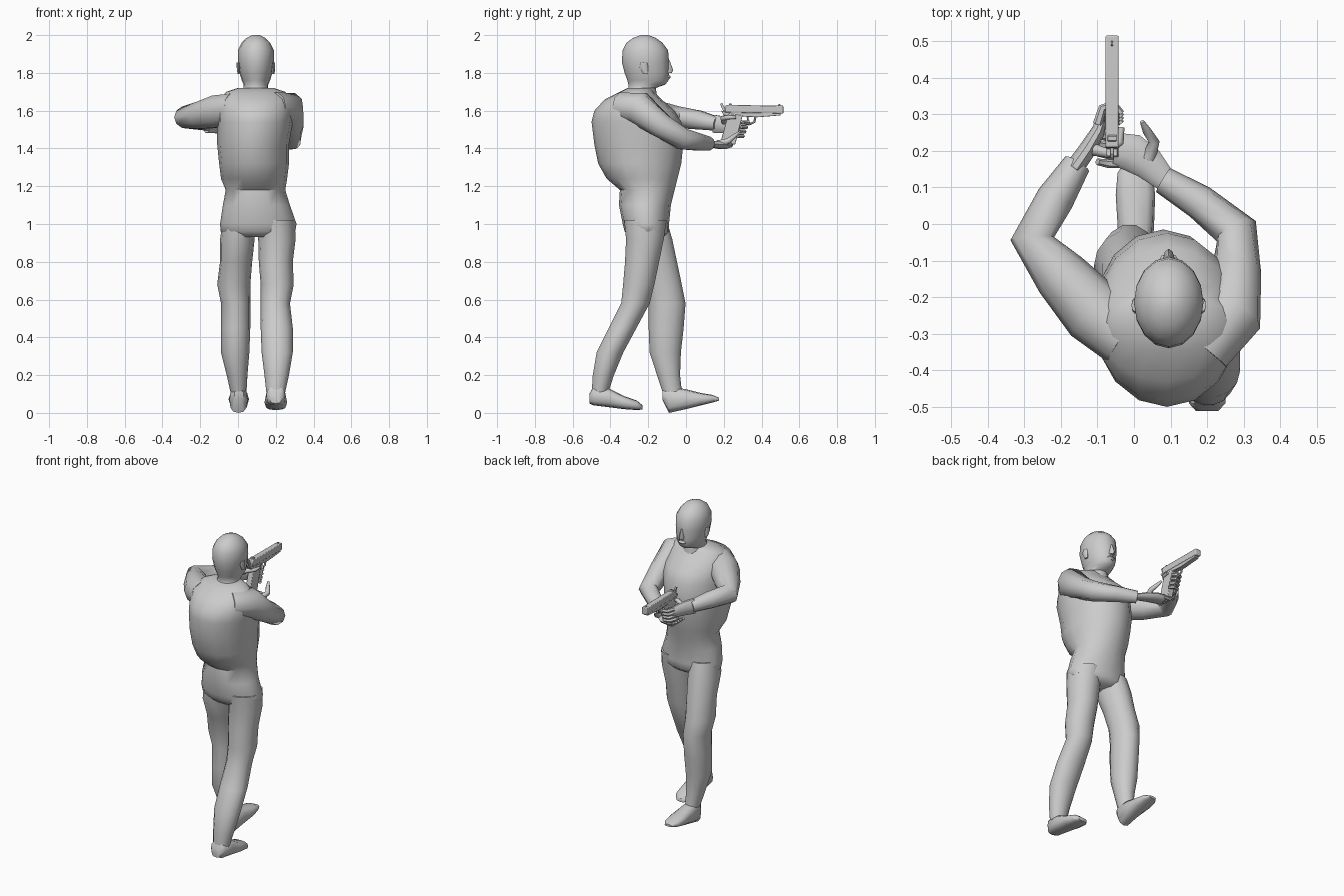
import bpy, math
from mathutils import Vector


def skin(name, rings, angle=50):
    # Join equal-sized rings into a closed, smooth-shaded shell
    n = len(rings[0])
    verts = [v for r in rings for v in r]
    faces = [tuple(range(n))[::-1], tuple(range(len(verts) - n, len(verts)))]
    for i in range(len(rings) - 1):
        for j in range(n):
            k = (j + 1) % n
            faces.append((i * n + j, i * n + k, i * n + n + k, i * n + n + j))
    me = bpy.data.meshes.new(name)
    me.from_pydata(verts, [], faces)
    ob = bpy.data.objects.new(name, me)
    bpy.context.collection.objects.link(ob)
    bpy.ops.object.select_all(action='DESELECT')
    ob.select_set(True)
    bpy.context.view_layer.objects.active = ob
    bpy.ops.object.mode_set(mode='EDIT')
    bpy.ops.mesh.select_all(action='SELECT')
    bpy.ops.mesh.normals_make_consistent(inside=False)
    bpy.ops.object.mode_set(mode='OBJECT')
    bpy.ops.object.shade_smooth_by_angle(angle=math.radians(angle))
    return ob


def loft(name, rows, axis='z', n=14, p=2.0):
    # Each row: position along axis, then min/max of the two other directions
    def sup(c):
        return math.copysign(abs(c) ** (2 / p), c)
    rings = []
    for s, a0, a1, b0, b1 in rows:
        ring = []
        for j in range(n):
            t = 2 * math.pi * j / n
            a = (a0 + a1) / 2 + (a1 - a0) / 2 * sup(math.cos(t))
            b = (b0 + b1) / 2 + (b1 - b0) / 2 * sup(math.sin(t))
            ring.append((a, b, s) if axis == 'z' else (a, s, b))
        rings.append(ring)
    return skin(name, rings)


def tube(name, pts, n=10, flat=1.0, ref=(0, 0, 1)):
    # Each point: x, y, z, radius
    P = [Vector(p[:3]) for p in pts]
    rings = []
    for i, p in enumerate(P):
        t = (P[min(i + 1, len(P) - 1)] - P[max(i - 1, 0)]).normalized()
        side = t.cross(Vector(ref)).normalized()
        up = side.cross(t)
        r = pts[i][3]
        rings.append([p + side * r * math.cos(a) + up * r * flat * math.sin(a)
                      for a in (2 * math.pi * j / n for j in range(n))])
    return skin(name, rings)


def plate(name, profile, x, w, bevel=0.004):
    # Side profile in y, z extruded across x
    ob = skin(name, [[(x + s * w / 2, y, z) for y, z in profile] for s in (-1, 1)], 30)
    m = ob.modifiers.new("bevel", 'BEVEL')
    m.width, m.segments = bevel, 2
    return ob


# Torso
loft("torso", [
    (0.93, -0.05, 0.25, -0.29, -0.12), (0.96, -0.092, 0.303, -0.325, -0.09),
    (1.0, -0.095, 0.31, -0.335, -0.09), (1.1, -0.08, 0.275, -0.355, -0.08),
    (1.18, -0.065, 0.25, -0.35, -0.06), (1.24, -0.09, 0.26, -0.42, -0.045),
    (1.32, -0.1, 0.27, -0.465, -0.025), (1.42, -0.11, 0.27, -0.485, -0.015),
    (1.54, -0.11, 0.29, -0.5, -0.025), (1.6, -0.11, 0.29, -0.485, -0.06),
    (1.66, -0.1, 0.28, -0.43, -0.13), (1.7, -0.06, 0.25, -0.35, -0.17),
    (1.72, 0.0, 0.19, -0.31, -0.18)], n=16)

# Legs
loft("forward_leg", [
    (1.02, -0.08, 0.09, -0.30, -0.1), (0.92, -0.095, 0.088, -0.30, -0.07),
    (0.8, -0.095, 0.075, -0.25, -0.045), (0.68, -0.11, 0.065, -0.215, -0.02),
    (0.58, -0.09, 0.065, -0.2, 0.0), (0.45, -0.09, 0.065, -0.2, -0.01),
    (0.32, -0.09, 0.06, -0.195, -0.025), (0.2, -0.06, 0.05, -0.155, -0.03),
    (0.11, -0.04, 0.045, -0.125, -0.02)])
loft("rear_leg", [
    (1.02, 0.1, 0.3, -0.33, -0.1), (0.92, 0.107, 0.305, -0.32, -0.115),
    (0.8, 0.11, 0.29, -0.325, -0.14), (0.68, 0.12, 0.295, -0.335, -0.165),
    (0.58, 0.12, 0.275, -0.345, -0.19), (0.45, 0.12, 0.29, -0.41, -0.26),
    (0.32, 0.125, 0.29, -0.475, -0.33), (0.2, 0.14, 0.27, -0.495, -0.38),
    (0.11, 0.15, 0.25, -0.5, -0.41)])

# Feet
loft("forward_foot", [
    (-0.125, -0.02, 0.03, 0.07, 0.12), (-0.09, -0.045, 0.05, 0.0, 0.14),
    (0.0, -0.045, 0.055, 0.02, 0.125), (0.08, -0.05, 0.058, 0.04, 0.105),
    (0.14, -0.045, 0.05, 0.055, 0.095), (0.175, -0.02, 0.03, 0.065, 0.08)],
    axis='y', n=12, p=2.6)
loft("rear_foot", [
    (-0.512, 0.17, 0.23, 0.05, 0.1), (-0.49, 0.15, 0.25, 0.04, 0.14),
    (-0.41, 0.145, 0.255, 0.03, 0.13), (-0.33, 0.14, 0.26, 0.02, 0.09),
    (-0.26, 0.145, 0.255, 0.015, 0.065), (-0.23, 0.17, 0.23, 0.018, 0.04)],
    axis='y', n=12, p=2.6)

# Head and neck
loft("head", [
    (1.66, 0.02, 0.17, -0.33, -0.15), (1.72, 0.03, 0.16, -0.305, -0.16),
    (1.738, 0.03, 0.16, -0.305, -0.11), (1.76, 0.02, 0.17, -0.31, -0.093),
    (1.8, 0.008, 0.182, -0.325, -0.09), (1.86, 0.0, 0.19, -0.34, -0.09),
    (1.92, 0.0, 0.19, -0.335, -0.095), (1.96, 0.02, 0.17, -0.315, -0.125),
    (1.985, 0.045, 0.145, -0.28, -0.16), (2.0, 0.075, 0.115, -0.24, -0.2)], n=16)
loft("nose", [(1.80, 0.078, 0.112, -0.12, -0.075), (1.815, 0.08, 0.11, -0.12, -0.068),
              (1.865, 0.088, 0.102, -0.12, -0.086)], n=8)
loft("lips", [(1.765, 0.075, 0.115, -0.12, -0.09), (1.778, 0.068, 0.122, -0.12, -0.08),
              (1.79, 0.08, 0.11, -0.12, -0.088)], n=8)
for name, x in (("left_ear", 0.003), ("right_ear", 0.187)):
    loft(name, [(1.795, x - 0.006, x + 0.006, -0.225, -0.2),
                (1.83, x - 0.01, x + 0.01, -0.245, -0.2),
                (1.855, x - 0.01, x + 0.01, -0.24, -0.205)], n=8)

# Arms
tube("left_arm", [
    (-0.02, -0.31, 1.61, 0.085), (-0.11, -0.24, 1.595, 0.09), (-0.2, -0.14, 1.575, 0.075),
    (-0.278, -0.04, 1.565, 0.06), (-0.215, 0.07, 1.55, 0.052), (-0.155, 0.165, 1.53, 0.038)])
tube("right_arm", [
    (0.19, -0.34, 1.62, 0.08), (0.262, -0.25, 1.615, 0.09), (0.28, -0.13, 1.52, 0.068),
    (0.28, -0.02, 1.45, 0.06), (0.18, 0.06, 1.435, 0.048), (0.08, 0.12, 1.425, 0.038)])

# Right hand, flat under the grip
tube("right_palm", [
    (0.09, 0.115, 1.425, 0.03), (0.04, 0.165, 1.42, 0.045), (-0.005, 0.195, 1.418, 0.052),
    (-0.05, 0.205, 1.418, 0.045)], flat=0.45)
for i in range(4):
    y = 0.165 + i * 0.024
    tube(f"right_finger_{i + 1}", [
        (-0.03, y, 1.415, 0.012), (-0.07, y, 1.415, 0.012),
        (-0.1, y + 0.005, 1.44, 0.009)], n=6)
tube("right_thumb", [(0.04, 0.18, 1.425, 0.02), (0.055, 0.225, 1.44, 0.015),
                     (0.035, 0.255, 1.465, 0.012), (0.022, 0.28, 1.485, 0.006)], n=8)

# Left hand, wrapped round the grip
tube("left_palm", [
    (-0.165, 0.15, 1.53, 0.026), (-0.13, 0.2, 1.525, 0.024), (-0.1, 0.25, 1.515, 0.02),
    (-0.088, 0.28, 1.51, 0.014)], flat=1.9)
for i in range(4):
    z, d = 1.465 + i * 0.024, i * 0.009
    tube(f"left_finger_{i + 1}", [
        (-0.1, 0.245 + d, z, 0.013), (-0.086, 0.29 + d, z, 0.012),
        (-0.055, 0.3 + d, z, 0.012), (-0.034, 0.275 + d, z, 0.009)], n=6)
tube("left_thumb", [(-0.115, 0.205, 1.54, 0.018), (-0.075, 0.195, 1.56, 0.014),
                    (-0.038, 0.225, 1.565, 0.011), (-0.034, 0.265, 1.565, 0.008)], n=8)

# Pistol
GX = -0.06
plate("pistol_slide", [(0.205, 1.59), (0.515, 1.585), (0.515, 1.627), (0.21, 1.63)], GX, 0.036)
plate("pistol_frame", [(0.2, 1.575), (0.38, 1.565), (0.5, 1.575), (0.5, 1.59),
                       (0.21, 1.595), (0.185, 1.6)], GX, 0.03, 0.002)
plate("pistol_grip", [(0.18, 1.425), (0.26, 1.42), (0.3, 1.575), (0.225, 1.585)], GX, 0.036)
tube("trigger_guard", [(GX, 0.292, 1.535, 0.006), (GX, 0.335, 1.528, 0.006),
                       (GX, 0.362, 1.54, 0.006), (GX, 0.368, 1.572, 0.006)], n=6, ref=(1, 0, 0))
tube("trigger", [(GX, 0.325, 1.57, 0.005), (GX, 0.328, 1.553, 0.004),
                 (GX, 0.335, 1.54, 0.003)], n=6, ref=(1, 0, 0))
plate("hammer", [(0.2, 1.59), (0.215, 1.6), (0.2, 1.625), (0.192, 1.642), (0.18, 1.635)], GX, 0.01, 0.001)
plate("rear_sight", [(0.225, 1.625), (0.245, 1.625), (0.24, 1.637), (0.228, 1.637)], GX, 0.024, 0.001)
plate("front_sight", [(0.485, 1.622), (0.503, 1.622), (0.498, 1.634), (0.49, 1.634)], GX, 0.006, 0.001)
